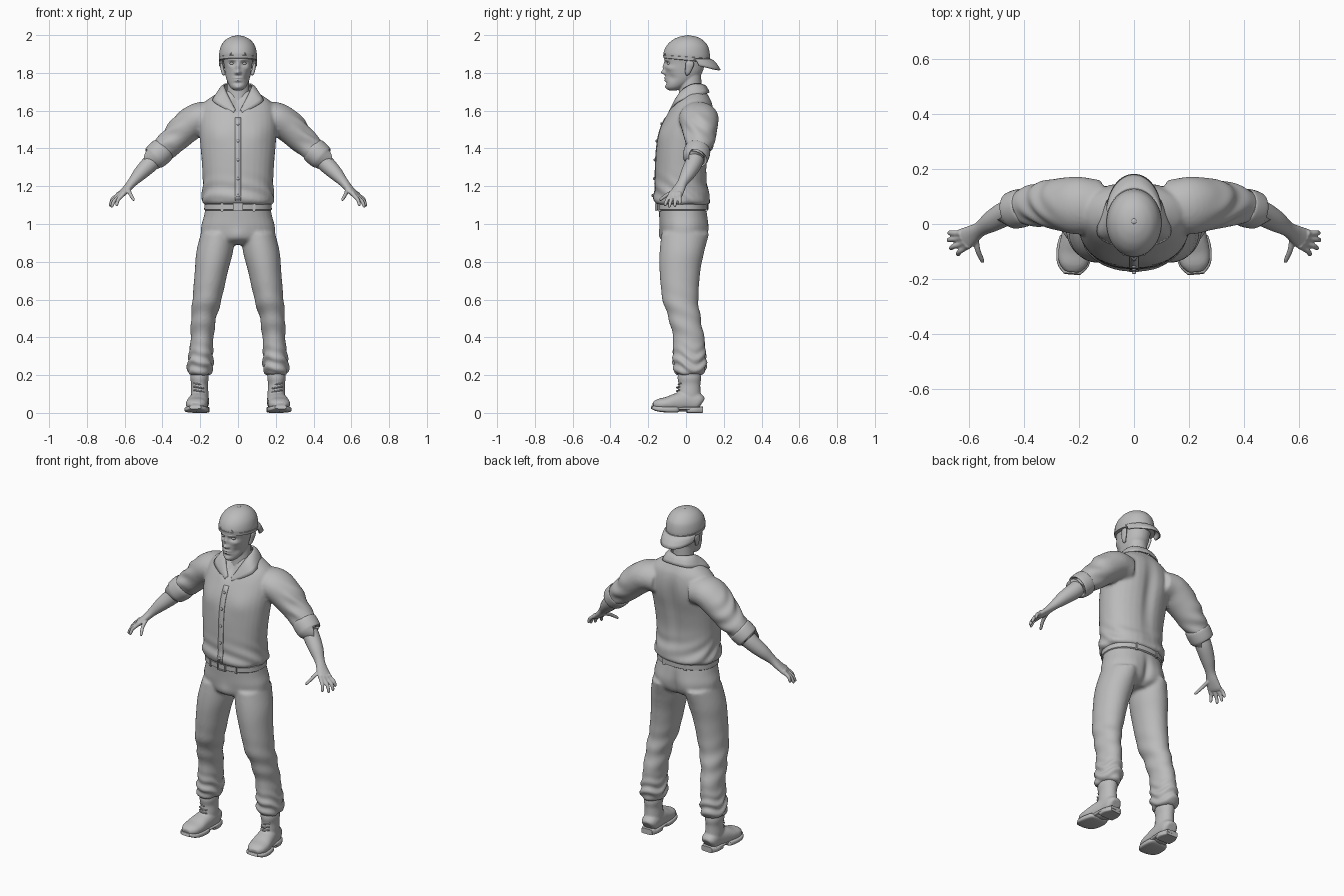
import bpy, bmesh, math
from mathutils import Vector
from mathutils.bvhtree import BVHTree

cube = bpy.data.objects.get("Cube")
if cube:
    bpy.data.objects.remove(cube)

grey = bpy.data.materials.new("plain grey")
grey.use_nodes = True
grey.diffuse_color = (0.5, 0.5, 0.5, 1)
grey.node_tree.nodes["Principled BSDF"].inputs["Base Color"].default_value = (0.5, 0.5, 0.5, 1)


def spline(keys, steps):
    """Catmull-Rom through a list of equal-length tuples."""
    rows = []
    for i in range(len(keys) - 1):
        quad = [keys[max(i - 1, 0)], keys[i], keys[i + 1], keys[min(i + 2, len(keys) - 1)]]
        for s in range(steps):
            t = s / steps
            rows.append([0.5 * (2 * b + (c - a) * t + (2 * a - 5 * b + 4 * c - d) * t * t
                                + (3 * b - a - 3 * c + d) * t ** 3) for a, b, c, d in zip(*quad)])
    return rows + [list(keys[-1])]


def loft(bm, keys, side=None, power=2, steps=6, n=32):
    """Skin rings (x, y, z, ra, rb); rings lie flat unless a side axis is given."""
    rows = spline(keys, steps)
    rings = []
    for i, (x, y, z, ra, rb) in enumerate(rows):
        u, v = Vector((1, 0, 0)), Vector((0, 1, 0))
        if side:
            t = Vector(rows[min(i + 1, len(rows) - 1)][:3]) - Vector(rows[max(i - 1, 0)][:3])
            t.normalize()
            u = (Vector(side) - t * t.dot(Vector(side))).normalized()
            v = t.cross(u)
        ring = []
        for k in range(n):
            c, s = math.cos(math.tau * k / n), math.sin(math.tau * k / n)
            c, s = (math.copysign(abs(w) ** (2 / power), w) for w in (c, s))
            ring.append(bm.verts.new(Vector((x, y, z)) + u * c * ra + v * s * rb))
        rings.append(ring)
    for a, b in zip(rings, rings[1:]):
        for k in range(n):
            bm.faces.new((a[k - 1], a[k], b[k], b[k - 1]))
    bm.faces.new(rings[0][::-1])
    bm.faces.new(rings[-1])


def stack(rows):
    """Body rows (z, front, back, half width, centre x) to flat loft keys."""
    return [(x, (f + b) / 2, z, w, (b - f) / 2) for z, f, b, w, x in rows]


def finish(name, bm, mirror=False, angle=60):
    bmesh.ops.recalc_face_normals(bm, faces=bm.faces)
    if mirror:
        twin = bmesh.ops.duplicate(bm, geom=bm.verts[:] + bm.edges[:] + bm.faces[:])["geom"]
        for v in twin:
            if isinstance(v, bmesh.types.BMVert):
                v.co.x *= -1
        bmesh.ops.reverse_faces(bm, faces=[f for f in twin if isinstance(f, bmesh.types.BMFace)])
    mesh = bpy.data.meshes.new(name)
    bm.to_mesh(mesh)
    bm.free()
    mesh.polygons.foreach_set("use_smooth", [True] * len(mesh.polygons))
    mesh.set_sharp_from_angle(angle=math.radians(angle))
    mesh.materials.append(grey)
    obj = bpy.data.objects.new(name, mesh)
    bpy.context.collection.objects.link(obj)
    return obj


def fuse(obj, voxel, dents=(), ripple=None, smooth=4):
    """Blend overlapping lofts into one skin, then push soft bumps into it."""
    mod = obj.modifiers.new("blend", "REMESH")
    mod.mode, mod.voxel_size, mod.use_smooth_shade = "VOXEL", voxel, True
    mod = obj.modifiers.new("soften", "SMOOTH")
    mod.factor, mod.iterations = 0.5, smooth
    deps = bpy.context.evaluated_depsgraph_get()
    mesh = bpy.data.meshes.new_from_object(obj.evaluated_get(deps))
    obj.modifiers.clear()
    obj.data = mesh
    normals = [v.normal.copy() for v in mesh.vertices]
    for v, nrm in zip(mesh.vertices, normals):
        p = v.co.copy()
        for centre, radius, push in dents:
            d = [(abs(p.x) - centre[0]) / radius[0], (p.y - centre[1]) / radius[1],
                 (p.z - centre[2]) / radius[2]]
            v.co += Vector(push) * math.exp(-sum(e * e for e in d))
        if ripple:
            v.co += nrm * ripple(p)
    mesh.polygons.foreach_set("use_smooth", [True] * len(mesh.polygons))


def bump(z, centre, width):
    return math.exp(-((z - centre) / width) ** 2)


def sheet(name, edge_a, edge_b, thick, steps=8, rows=5):
    """Curved cloth strip between two edges, mirrored across x."""
    bm = bmesh.new()
    a, b = spline(edge_a, steps), spline(edge_b, steps)
    grid = [[bm.verts.new(Vector(p).lerp(Vector(q), r / rows) + Vector((0, 0, 0.012 * math.sin(math.pi * r / rows))))
             for r in range(rows + 1)] for p, q in zip(a, b)]
    for g, h in zip(grid, grid[1:]):
        for r in range(rows):
            bm.faces.new((g[r], h[r], h[r + 1], g[r + 1]))
    obj = finish(name, bm)
    mod = obj.modifiers.new("mirror", "MIRROR")
    mod.use_clip = True
    mod = obj.modifiers.new("thickness", "SOLIDIFY")
    mod.thickness, mod.offset = thick, 0
    return obj


def ball(name, loc, size, mirror=False):
    bm = bmesh.new()
    bmesh.ops.create_uvsphere(bm, u_segments=20, v_segments=12, radius=1)
    for v in bm.verts:
        v.co = Vector(loc) + v.co * Vector(size)
    return finish(name, bm, mirror)


def box(name, loc, size, mirror=False):
    bm = bmesh.new()
    bmesh.ops.create_cube(bm, size=1)
    for v in bm.verts:
        v.co = Vector(loc) + v.co * Vector(size)
    bmesh.ops.bevel(bm, geom=bm.edges[:], offset=0.002, segments=2, affect="EDGES")
    return finish(name, bm, mirror, 30)


# Shirt body and upper sleeves
bm = bmesh.new()
loft(bm, [(0.12, 0.065, 1.56, .09, .08), (0.2, 0.067, 1.56, .105, .085), (0.27, 0.072, 1.515, .096, .085),
          (0.33, 0.072, 1.455, .083, .075), (0.39, 0.064, 1.40, .069, .066), (0.43, 0.053, 1.365, .058, .058)], (0, 1, 0))
body = finish("half", bm, True)
bm = bmesh.new()
bm.from_mesh(body.data)
bpy.data.objects.remove(body)
loft(bm, stack([(1.1, -.145, .11, .168, 0), (1.122, -.17, .132, .192, 0), (1.2, -.165, .115, .186, 0),
                (1.3, -.163, .112, .19, 0), (1.4, -.157, .125, .198, 0), (1.5, -.137, .142, .205, 0),
                (1.58, -.102, .148, .2, 0), (1.64, -.066, .14, .18, 0), (1.68, -.035, .12, .13, 0),
                (1.705, -.02, .105, .08, 0)]), power=2.2)
shirt = finish("shirt", bm)
fuse(shirt, 0.009, [((0, .15, 1.42), (.035, .08, .2), (0, -.016, 0)),
                    ((.1, .15, 1.52), (.06, .06, .08), (0, .006, 0)),
                    ((.1, -.13, 1.47), (.07, .06, .06), (0, -.008, 0)),
                    ((0, -.07, 1.64), (.03, .05, .05), (0, .02, 0))],
     lambda p: 0.004 * math.sin(75 * p.z + 14 * p.x + 9 * math.sin(8 * p.y)) * (bump(p.z, 1.16, .07) + bump(abs(p.x), .37, .06)))

# Rolled cuffs, bare forearms and hands
bm = bmesh.new()
loft(bm, [(.395, .063, 1.395, .058, .058), (.4, .061, 1.39, .069, .069), (.43, .053, 1.363, .07, .069),
          (.448, .048, 1.347, .064, .063), (.446, .049, 1.349, .045, .045)], (0, 1, 0), steps=4)
finish("sleeve_cuffs", bm, True)
bm = bmesh.new()
loft(bm, [(.41, .058, 1.38, .046, .046), (.46, .042, 1.325, .046, .046), (.515, .012, 1.27, .04, .038),
          (.56, -.018, 1.22, .028, .025), (.59, -.038, 1.185, .034, .02), (.62, -.056, 1.155, .041, .016),
          (.632, -.063, 1.143, .036, .011)], (-.35, -1, 0))
fingers = [((.642, -.034, 1.15), (.677, -.032, 1.105)), ((.639, -.052, 1.145), (.681, -.06, 1.092)),
           ((.63, -.072, 1.145), (.672, -.09, 1.088)), ((.615, -.086, 1.15), (.645, -.114, 1.096))]
for a, b in fingers + [((.578, -.05, 1.18), (.551, -.142, 1.125))]:
    a, b = Vector(a), Vector(b)
    mid, start = a.lerp(b, 0.5) + Vector((.005, 0, .005)), a.lerp(b, -0.35)
    loft(bm, [(*start, .012, .012), (*a, .011, .011), (*mid, .01, .01), (*a.lerp(b, .9), .008, .008), (*b, .003, .003)],
         (0, 0, 1), steps=4, n=12)
arms = finish("forearms_and_hands", bm, True)
fuse(arms, 0.004, smooth=2)

# Trousers with bunched ankles
bm = bmesh.new()
loft(bm, stack([(.2, -.045, .082, .05, .202), (.215, -.06, .1, .064, .202), (.25, -.068, .108, .068, .2),
                (.3, -.07, .106, .064, .197), (.4, -.07, .097, .061, .19), (.5, -.092, .078, .067, .182),
                (.6, -.125, .066, .077, .164), (.75, -.14, .076, .088, .141), (.85, -.14, .095, .097, .124),
                (.95, -.13, .11, .09, .107)]))
legs = finish("legs", bm, True)
bm = bmesh.new()
bm.from_mesh(legs.data)
bpy.data.objects.remove(legs)
loft(bm, stack([(.89, -.08, .06, .1, 0), (.92, -.125, .1, .185, 0), (.98, -.138, .116, .196, 0),
                (1.04, -.142, .114, .181, 0), (1.1, -.145, .105, .17, 0)]), power=2.2)
trousers = finish("trousers", bm)
fuse(trousers, 0.009, [((.09, .11, .95), (.06, .08, .07), (0, .012, 0)), ((0, .12, .95), (.02, .08, .09), (0, -.014, 0)),
                       ((0, -.14, .93), (.045, .05, .045), (0, -.012, 0))],
     lambda p: .006 * math.sin(105 * p.z + 3 * math.sin(30 * p.y) + 25 * p.x) * bump(p.z, .26, .07)
     + .003 * math.sin(60 * p.z + 25 * p.y) * bump(p.z, .5, .12))

# Belt with buckle and loops
bm = bmesh.new()
loft(bm, stack([(1.072, -.15, .112, .174, 0), (1.076, -.156, .118, .179, 0), (1.104, -.156, .118, .178, 0),
                (1.108, -.15, .112, .173, 0)]), power=2.2, steps=1, n=64)
finish("belt", bm, angle=30)
for side in (-1, 1):
    box("buckle_side", (.024 * side, -.157, 1.09), (.007, .012, .042))
    box("buckle_bar", (0, -.157, 1.09 + .018 * side), (.05, .012, .007))
box("belt_loops", (.085, -.139, 1.09), (.014, .016, .046), True)
box("back_loops", (.07, .107, 1.09), (.014, .014, .046), True)

# Shirt front strip and buttons, laid on the cloth
tree = BVHTree.FromObject(shirt, bpy.context.evaluated_depsgraph_get())


def front(z, x=0):
    return tree.ray_cast(Vector((x, -1, z)), Vector((0, 1, 0)))[0].y


bm = bmesh.new()
strip = [[bm.verts.new((x, front(z, x) - .003, z)) for x in (-.016, .016)] for z in (1.125 + .022 * i for i in range(21))]
for a, b in zip(strip, strip[1:]):
    bm.faces.new((a[0], a[1], b[1], b[0]))
finish("button_strip", bm).modifiers.new("thickness", "SOLIDIFY").thickness = 0.004
for z in (1.15, 1.24, 1.34, 1.44, 1.53):
    ball("button", (0, front(z) - .005, z), (.008, .005, .008))

# Open collar
sheet("collar", [(0, .088, 1.735), (.05, .07, 1.74), (.073, .025, 1.735), (.06, -.03, 1.695), (.012, -.078, 1.595)],
      [(0, .122, 1.695), (.075, .105, 1.69), (.115, .045, 1.675), (.127, -.045, 1.645), (.022, -.09, 1.585)], .008)

# Head and neck
bm = bmesh.new()
loft(bm, stack([(1.708, -.092, -.045, .022, 0), (1.725, -.105, -.01, .042, 0), (1.76, -.108, .05, .059, 0),
                (1.8, -.11, .085, .069, 0), (1.85, -.113, .1, .076, 0), (1.9, -.112, .108, .083, 0),
                (1.95, -.085, .085, .065, 0), (1.97, -.04, .04, .03, 0)]), power=2.15)
loft(bm, stack([(1.6, -.045, .1, .08, 0), (1.66, -.038, .09, .066, 0), (1.72, -.035, .083, .059, 0),
                (1.8, -.03, .08, .056, 0)]))
head = finish("head", bm)
fuse(head, 0.004, [((0, -.11, 1.803), (.011, .05, .011), (0, -.021, 0)), ((0, -.11, 1.83), (.01, .05, .022), (0, -.012, 0)),
                   ((.012, -.11, 1.8), (.008, .05, .008), (0, -.007, 0)), ((.032, -.105, 1.85), (.017, .05, .011), (0, .013, 0)),
                   ((.03, -.11, 1.87), (.022, .04, .007), (0, -.005, 0)), ((0, -.11, 1.773), (.02, .04, .005), (0, -.008, 0)),
                   ((0, -.11, 1.76), (.018, .04, .005), (0, -.008, 0)), ((0, -.11, 1.745), (.025, .04, .006), (0, .004, 0)),
                   ((0, -.1, 1.723), (.018, .04, .012), (0, -.006, 0)), ((.048, -.08, 1.825), (.018, .04, .014), (.004, -.004, 0)),
                   ((.05, -.08, 1.775), (.018, .04, .02), (-.004, .005, 0))], smooth=5)
ball("eyes", (.032, -.088, 1.85), (.013, .012, .008), True)
bm = bmesh.new()
loft(bm, [(.07, .005, 1.79, .006, .006), (.078, .008, 1.80, .013, .009), (.085, .016, 1.83, .02, .009),
          (.088, .02, 1.85, .022, .008), (.085, .02, 1.868, .012, .006)], (0, 1, 0), steps=4, n=16)
finish("ears", bm, True)

# Backwards cap: dome, rim band, peak, strap opening and top button
bm = bmesh.new()
loft(bm, [(0, .004, 1.87, .098, .121), (0, .004, 1.9, .1, .123), (0, .006, 1.94, .091, .111), (0, .008, 1.97, .071, .085),
          (0, .01, 1.988, .045, .054), (0, .01, 1.996, .02, .024), (0, .01, 1.997, .002, .002)], n=48)
loft(bm, [(0, .004, 1.866, .096, .119), (0, .004, 1.868, .101, .124), (0, .004, 1.885, .102, .125), (0, .004, 1.887, .098, .121)],
     steps=1, n=48)
for v in bm.verts:
    v.co.z += max(0, 1.94 - v.co.z) * -1.3 * v.co.y
finish("cap", bm)
angles = [math.radians(15 * i) for i in range(6)]
sheet("cap_peak", [(.1 * math.sin(a), .004 + .122 * math.cos(a), 1.872) for a in angles],
      [(.1 * math.sin(a), .012 + .118 * math.cos(a) + .05 * math.sqrt(math.cos(a)), 1.815 + .025 * math.sin(a) ** 4)
       for a in angles], .007)
bm = bmesh.new()
loft(bm, [(.038 * math.cos(a), -.116 + .022 * math.sin(a) + .004 * math.cos(a) ** 2, 1.897 + .038 * math.sin(a), .004, .004)
          for a in (math.pi * i / 8 for i in range(9))], (0, 1, 0), steps=2, n=10)
finish("strap_opening", bm)
ball("cap_button", (0, .01, 1.996), (.01, .01, .004))

# Boots: upper, shaft, sole, heel and laces
bm = bmesh.new()
loft(bm, [(.199, .083, .05, .03, .026), (.2, .066, .058, .045, .046), (.203, .01, .062, .05, .056),
          (.211, -.05, .056, .055, .048), (.217, -.1, .048, .059, .037), (.222, -.145, .044, .052, .03),
          (.225, -.174, .04, .028, .017)], (1, 0, 0), power=2.3)
loft(bm, stack([(.04, -.03, .08, .045, .202), (.1, -.045, .078, .047, .203), (.15, -.04, .076, .044, .204),
                (.185, -.045, .08, .049, .204), (.22, -.04, .075, .045, .204)]))
fuse(finish("boots", bm, True), 0.006)
bm = bmesh.new()
loft(bm, [(.212, -.035, .022, .045, .012), (.212, -.05, .018, .059, .016), (.218, -.1, .018, .065, .016),
          (.223, -.15, .022, .057, .014), (.226, -.182, .03, .03, .009)], (1, 0, 0), power=4, steps=4)
loft(bm, [(.206, -.045, .024, .05, .009), (.202, .03, .024, .052, .009), (.2, .088, .024, .035, .009)], (1, 0, 0), power=4, steps=4)
loft(bm, [(.203, .004, .015, .05, .015), (.202, .045, .015, .052, .015), (.2, .087, .015, .036, .015)], (1, 0, 0), power=5, steps=4)
finish("boot_soles", bm, True, 40)
bm = bmesh.new()
for i in range(5):
    y, z = -.07 + .011 * i, .098 + .018 * i
    y = max(y, -.046)
    loft(bm, [(.18, y + .012, z - .005, .004, .004), (.207, y - .003, z, .004, .004), (.234, y + .012, z + .005, .004, .004)],
         (0, 0, 1), steps=4, n=8)
finish("laces", bm, True)
